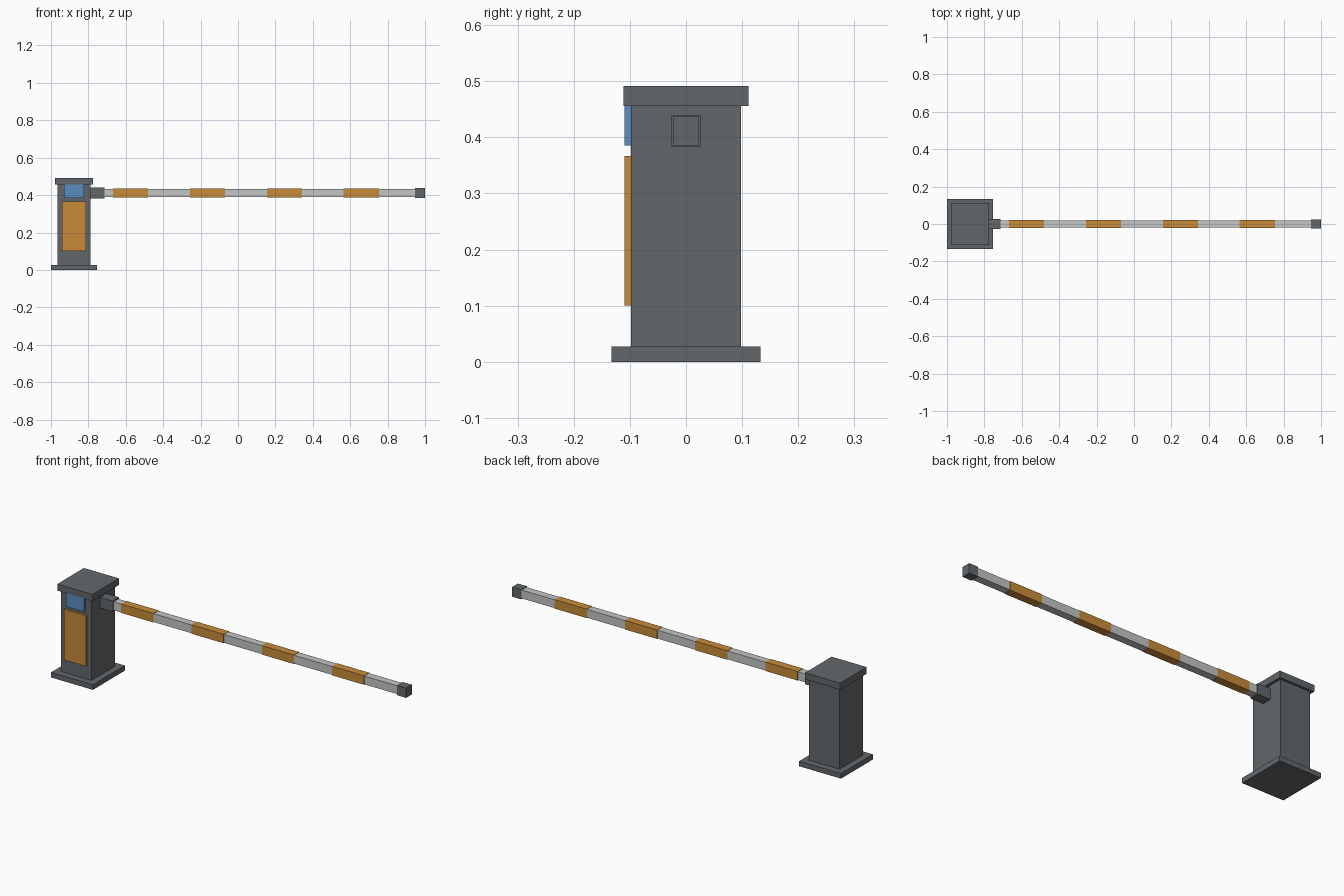
import bpy
import bmesh
from mathutils import Vector

cube = bpy.data.objects.get("Cube")
if cube:
    bpy.data.objects.remove(cube, do_unlink=True)


def make_material(name, rgb):
    mat = bpy.data.materials.new(name)
    mat.use_nodes = True
    color = (*rgb, 1.0)
    mat.diffuse_color = color
    mat.node_tree.nodes["Principled BSDF"].inputs["Base Color"].default_value = color
    return mat


gray = make_material("dark gray", (0.125, 0.137, 0.145))
orange = make_material("orange", (0.58, 0.26, 0.04))
blue = make_material("blue", (0.107, 0.262, 0.51))
pale = make_material("pale gray", (0.55, 0.555, 0.56))


def box(name, low, high, mat):
    """Flat-faced box between two opposite corners."""
    low, high = Vector(low), Vector(high)
    bm = bmesh.new()
    bmesh.ops.create_cube(bm, size=1)
    bmesh.ops.scale(bm, vec=high - low, verts=bm.verts)
    mesh = bpy.data.meshes.new(name)
    bm.to_mesh(mesh)
    bm.free()
    mesh.materials.append(mat)
    obj = bpy.data.objects.new(name, mesh)
    obj.location = (low + high) / 2
    bpy.context.collection.objects.link(obj)
    return obj


def block(name, x, half_y, z, mat):
    """Box centred on y = 0."""
    return box(name, (x[0], -half_y, z[0]), (x[1], half_y, z[1]), mat)


# Cabinet: foot plate, body and overhanging lid
block("base_plate", (-1, -0.755), 0.133, (0, 0.027), gray)
block("cabinet_body", (-0.966, -0.789), 0.098, (0.027, 0.456), gray)
block("cabinet_lid", (-0.979, -0.774), 0.111, (0.456, 0.491), gray)

# Front panels
box("front_door", (-0.941, -0.11, 0.1), (-0.813, -0.098, 0.367), orange)
box("display_window", (-0.93, -0.11, 0.385), (-0.824, -0.098, 0.456), blue)

# Boom arm with its mount and end cap
arm_z = 0.411
half = 0.02


def arm_part(name, start, end, radius, mat):
    block(name, (start, end), radius, (arm_z - radius * 1.1, arm_z + radius * 1.1), mat)


arm_part("arm_mount", -0.789, -0.714, 0.026, gray)
arm_part("boom_arm", -0.714, 0.947, half, pale)
arm_part("arm_end_cap", 0.947, 1.0, 0.0235, gray)

# Evenly spaced warning bands wrapped around the arm
for i in range(4):
    start = -0.668 + i * 0.411
    arm_part(f"warning_band_{i + 1}", start, start + 0.188, half + 0.0015, orange)
